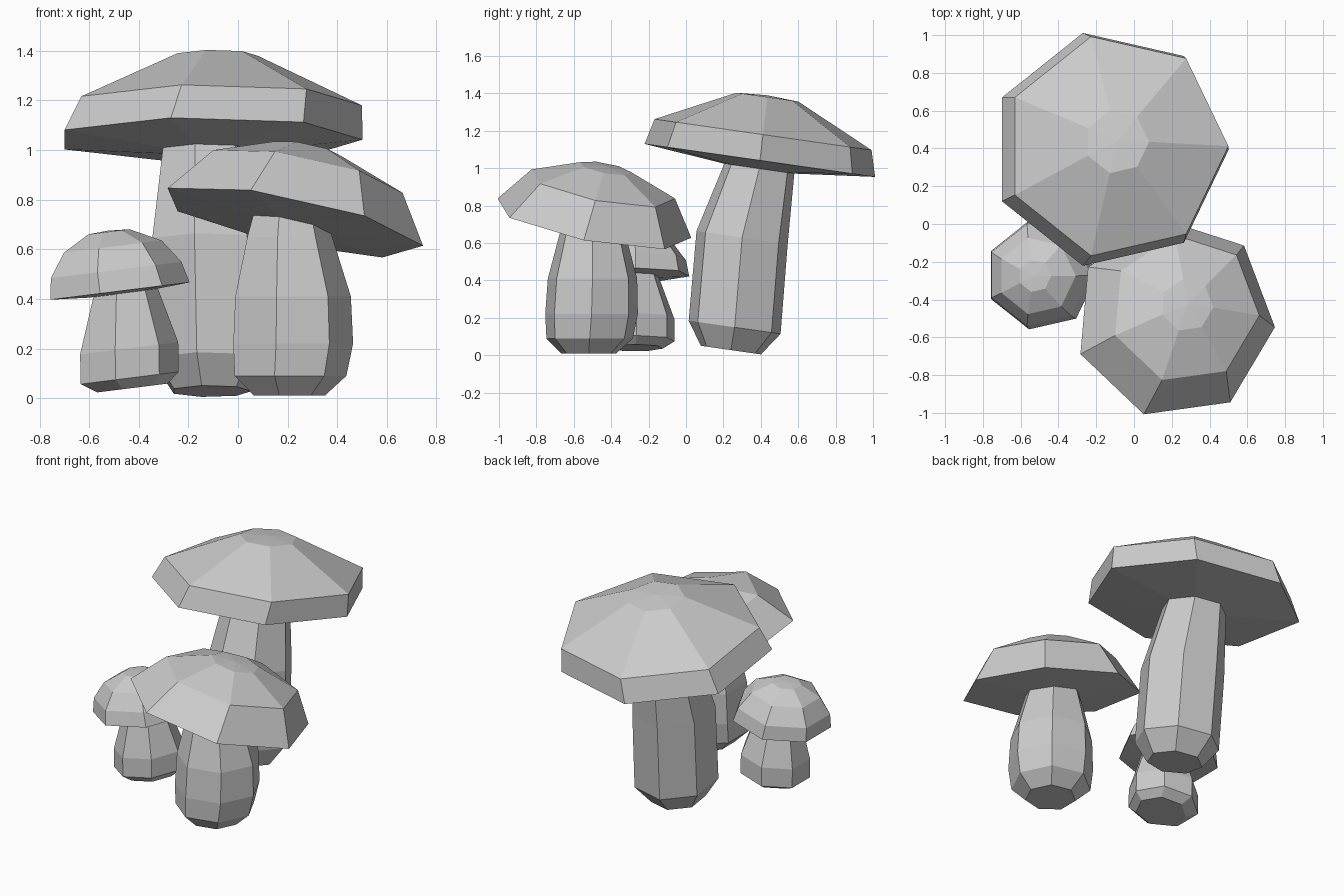
import bpy, bmesh, math

if "Cube" in bpy.data.objects:
    bpy.data.objects.remove(bpy.data.objects["Cube"])

SIDES = 7


def ring_solid(name, rings, slope=(0, 0), phase=0, tip=0):
    """Loft tilted seven-sided rings (x, y, z, radius), bottom to top.
    The ends are closed with fans; tip raises the upper one."""
    bm = bmesh.new()
    loops = []
    for x, y, z, r in rings:
        loop = []
        for i in range(SIDES):
            a = math.radians(phase) + 2 * math.pi * i / SIDES
            dx, dy = r * math.cos(a), r * math.sin(a)
            loop.append(bm.verts.new((x + dx, y + dy, z + slope[0] * dx + slope[1] * dy)))
        loops.append(loop)
    for lo, hi in zip(loops, loops[1:]):
        for i in range(SIDES):
            j = (i + 1) % SIDES
            bm.faces.new((lo[i], lo[j], hi[j], hi[i]))
    bm.faces.new(loops[0][::-1])
    x, y, z, r = rings[-1]
    top = bm.verts.new((x, y, z + tip))
    for i in range(SIDES):
        bm.faces.new((loops[-1][i], loops[-1][(i + 1) % SIDES], top))
    bmesh.ops.recalc_face_normals(bm, faces=bm.faces)
    mesh = bpy.data.meshes.new(name)
    bm.to_mesh(mesh)
    bm.free()
    obj = bpy.data.objects.new(name, mesh)
    bpy.context.collection.objects.link(obj)
    return obj


# Tall mushroom, leaning back
lean = (0, -0.143)
ring_solid("tall_stem", [
    (-0.11, 0.24, 0.028, 0.165), (-0.11, 0.26, 0.15, 0.252),
    (-0.12, 0.30, 0.63, 0.25), (-0.13, 0.395, 1.01, 0.19)], lean)
ring_solid("tall_cap", [
    (-0.13, 0.39, 0.997, 0.18), (-0.13, 0.395, 1.042, 0.632),
    (-0.095, 0.412, 1.18, 0.595), (-0.09, 0.435, 1.38, 0.17)], lean, tip=0.01)

# Middle mushroom, upright stem with a tilted cap
ring_solid("middle_stem", [
    (0.2, -0.52, 0.01, 0.15), (0.2, -0.515, 0.09, 0.237),
    (0.21, -0.505, 0.22, 0.254), (0.21, -0.50, 0.41, 0.245),
    (0.2, -0.50, 0.65, 0.18), (0.2, -0.50, 0.75, 0.15)])
ring_solid("middle_cap", [
    (0.21, -0.505, 0.695, 0.15), (0.215, -0.5, 0.712, 0.533),
    (0.27, -0.45, 0.90, 0.395), (0.28, -0.43, 1.0, 0.14)],
    (-0.2, -0.185), phase=-5, tip=0.01)

# Small mushroom, leaning left
lean = (0.125, 0)
ring_solid("small_stem", [
    (-0.433, -0.27, 0.04, 0.15), (-0.447, -0.265, 0.08, 0.208),
    (-0.449, -0.265, 0.2, 0.208), (-0.46, -0.28, 0.43, 0.135)], lean)
ring_solid("small_cap", [
    (-0.48, -0.275, 0.42, 0.13), (-0.49, -0.27, 0.43, 0.295),
    (-0.505, -0.27, 0.515, 0.277), (-0.515, -0.275, 0.61, 0.207),
    (-0.525, -0.275, 0.67, 0.087)], lean, tip=0.005)
